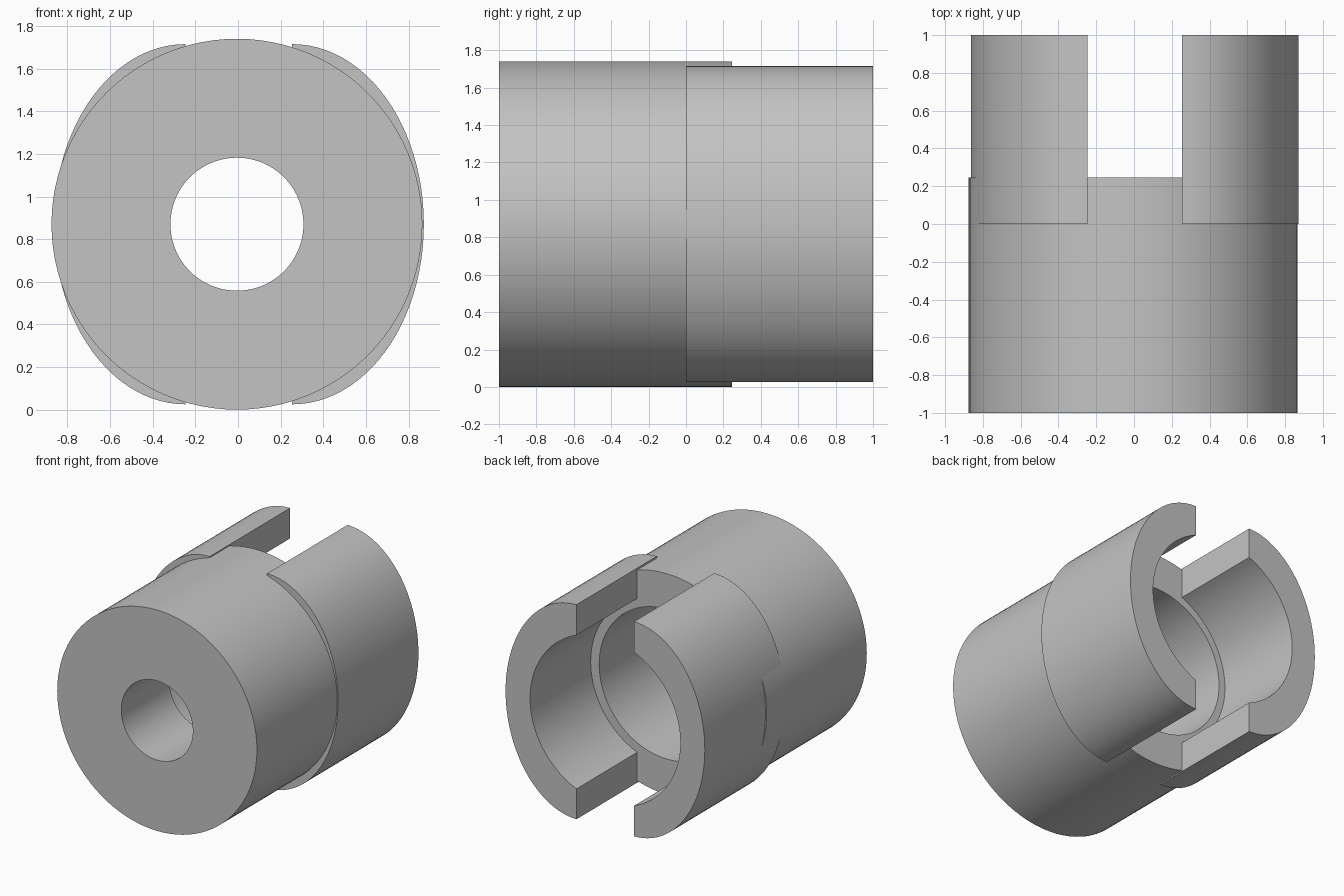
import bpy, bmesh
from math import pi, sin, cos, acos, radians

cube = bpy.data.objects.get("Cube")
if cube:
    bpy.data.objects.remove(cube)

MID_Z = 0.87
grey = bpy.data.materials.new("plain grey")
grey.use_nodes = True
color = (0.55, 0.55, 0.55, 1)
grey.diffuse_color = color
grey.node_tree.nodes["Principled BSDF"].inputs["Base Color"].default_value = color


def finish(name, bm):
    bmesh.ops.recalc_face_normals(bm, faces=bm.faces)
    mesh = bpy.data.meshes.new(name)
    bm.to_mesh(mesh)
    bm.free()
    mesh.materials.append(grey)
    obj = bpy.data.objects.new(name, mesh)
    bpy.context.collection.objects.link(obj)
    bpy.ops.object.select_all(action="DESELECT")
    obj.select_set(True)
    bpy.context.view_layer.objects.active = obj
    bpy.ops.object.shade_smooth_by_angle(angle=radians(30))
    return obj


def lathe(name, profile, center_x, sides=96):
    """Turn a closed (radius, y) profile around the lengthwise axis."""
    bm = bmesh.new()
    rings = []
    for i in range(sides):
        a = 2 * pi * i / sides
        rings.append([bm.verts.new((center_x + r * cos(a), y, MID_Z + r * sin(a)))
                      for r, y in profile])
    n = len(profile)
    for i in range(sides):
        a, b = rings[i], rings[(i + 1) % sides]
        for j in range(n):
            k = (j + 1) % n
            bm.faces.new((a[j], a[k], b[k], b[j]))
    return finish(name, bm)


def jaw(name, side, center_x, steps=48):
    """Elliptical outside, round inside, flat faces along the slot."""
    slot, width, height, inner = 0.25, 0.618, 0.845, 0.655
    end = acos(slot / inner)
    outline = []
    for i in range(steps + 1):
        a = pi / 2 - pi * i / steps
        outline.append((slot + width * cos(a), height * sin(a)))
    for i in range(steps + 1):
        a = -end + 2 * end * i / steps
        outline.append((inner * cos(a), inner * sin(a)))
    bm = bmesh.new()
    front = [bm.verts.new((center_x + side * x, 0, MID_Z + z)) for x, z in outline]
    face = bm.faces.new(front)
    result = bmesh.ops.extrude_face_region(bm, geom=[face], use_keep_orig=True)
    back = [v for v in result["geom"] if isinstance(v, bmesh.types.BMVert)]
    bmesh.ops.translate(bm, verts=back, vec=(0, 1, 0))
    return finish(name, bm)


# Hollow body: solid front wall with a bore, wide cavity open at the back
lathe("hub_body", [(0.87, -1), (0.87, 0.245), (0.59, 0.245),
                   (0.59, -0.4), (0.312, -0.4), (0.312, -1)], -0.005)

# Two jaws on either side of the slot
for name, side in (("left_jaw", 1), ("right_jaw", -1)):
    jaw(name, side, 0.004)
